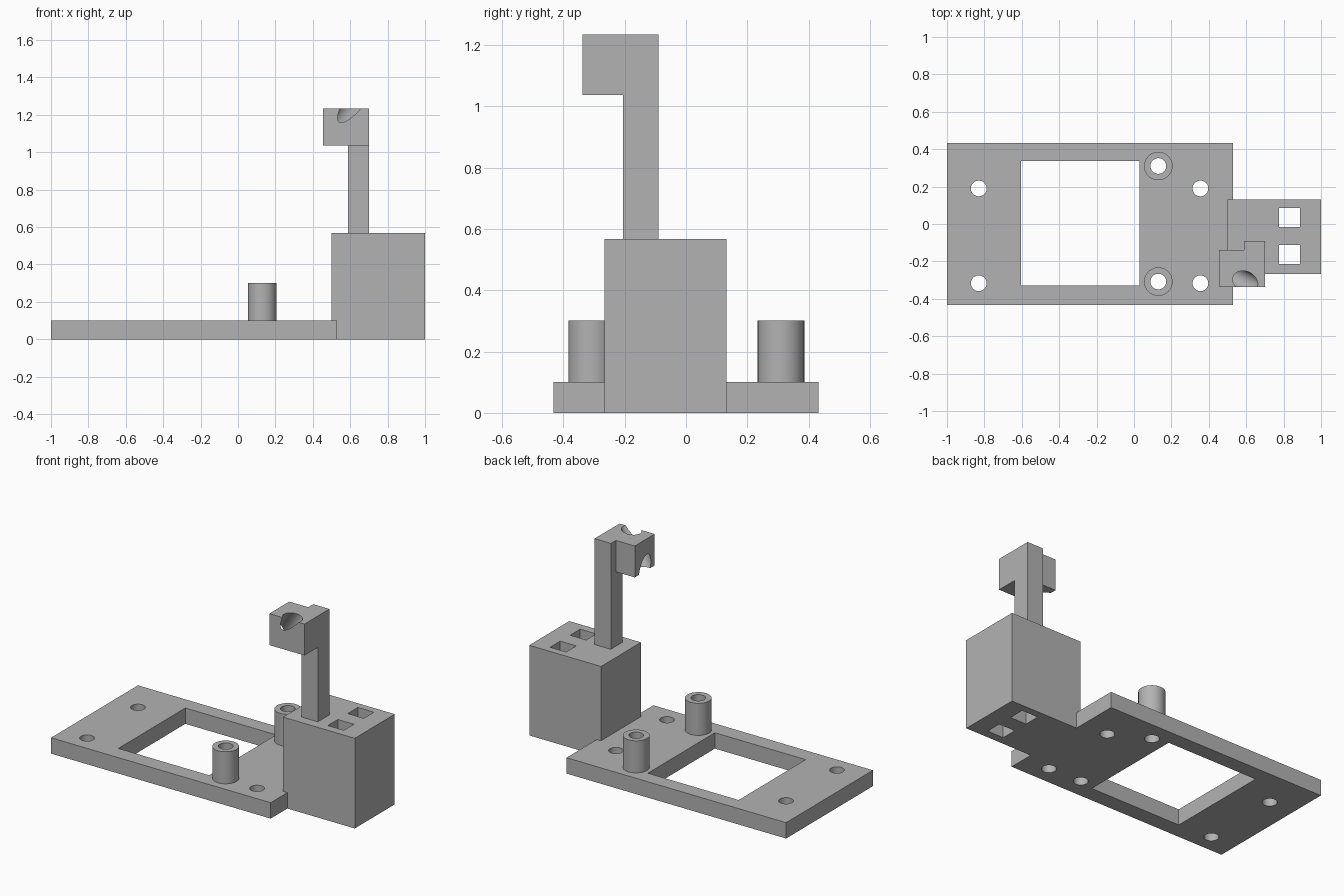
import bpy
from mathutils import Vector

cube = bpy.data.objects.get("Cube")
if cube:
    bpy.data.objects.remove(cube)

grey = bpy.data.materials.new("plain grey")
grey.use_nodes = True
colour = (0.45, 0.45, 0.45, 1)
grey.diffuse_color = colour
grey.node_tree.nodes["Principled BSDF"].inputs["Base Color"].default_value = colour


def finish(name):
    obj = bpy.context.object
    obj.name = name
    obj.data.materials.append(grey)
    return obj


def box(name, x, y, z):
    """Box given by its (low, high) range on each axis."""
    bpy.ops.mesh.primitive_cube_add(size=1)
    obj = finish(name)
    for v in obj.data.vertices:
        v.co = [r[0] if c < 0 else r[1] for c, r in zip(v.co, (x, y, z))]
    return obj


def rod(name, start, end, radius):
    """Cylinder running between two points."""
    start, end = Vector(start), Vector(end)
    axis = end - start
    bpy.ops.mesh.primitive_cylinder_add(
        vertices=64, radius=radius, depth=axis.length, location=(start + end) / 2,
        rotation=axis.to_track_quat("Z", "Y").to_euler())
    return finish(name)


def combine(target, tool, operation="DIFFERENCE"):
    mod = target.modifiers.new(tool.name, "BOOLEAN")
    mod.operation, mod.object, mod.solver = operation, tool, "EXACT"
    bpy.context.view_layer.update()
    bpy.ops.object.select_all(action="DESELECT")
    bpy.context.view_layer.objects.active = target
    target.select_set(True)
    bpy.ops.object.modifier_apply(modifier=mod.name)
    bpy.data.objects.remove(tool)


def smooth(obj):
    bpy.ops.object.select_all(action="DESELECT")
    bpy.context.view_layer.objects.active = obj
    obj.select_set(True)
    bpy.ops.object.shade_smooth_by_angle()


BORE = 0.042
standoffs = [("back", 0.13, 0.31), ("front", 0.13, -0.308)]
screw_holes = [(x, y) for x in (-0.83, 0.355) for y in (0.19, -0.317)]

# Base plate with window, block recess and round holes
plate = box("base_plate", (-1, 0.53), (-0.432, 0.432), (0, 0.1))
combine(plate, box("window_cutter", (-0.603, 0.03), (-0.33, 0.337), (-0.1, 0.2)))
combine(plate, box("recess_cutter", (0.5, 0.6), (-0.266, 0.132), (-0.1, 0.2)))
for x, y in screw_holes + [s[1:] for s in standoffs]:
    combine(plate, rod("hole_cutter", (x, y, -0.1), (x, y, 0.2), BORE))
smooth(plate)

# Hollow standoffs
for side, x, y in standoffs:
    post = rod(side + "_standoff", (x, y, 0.1), (x, y, 0.302), 0.076)
    combine(post, rod("bore_cutter", (x, y, 0), (x, y, 0.4), BORE))
    smooth(post)

# Tall block with two square shafts
block = box("mount_block", (0.5, 1), (-0.266, 0.132), (0, 0.568))
for y in ((-0.213, -0.113), (-0.015, 0.086)):
    combine(block, box("shaft_cutter", (0.775, 0.887), y, (-0.1, 0.7)))

# Upright arm with a head pierced by a slanting bore
arm = box("upright_arm", (0.587, 0.7), (-0.205, -0.09), (0.568, 1.235))
combine(arm, box("arm_head", (0.455, 0.7), (-0.338, -0.14), (1.037, 1.235)), "UNION")
top, side = Vector((0.595, -0.308, 1.235)), Vector((0.455, -0.24, 1.045))
reach = side - top
combine(arm, rod("slant_cutter", top - reach, side + reach, 0.054))
smooth(arm)
